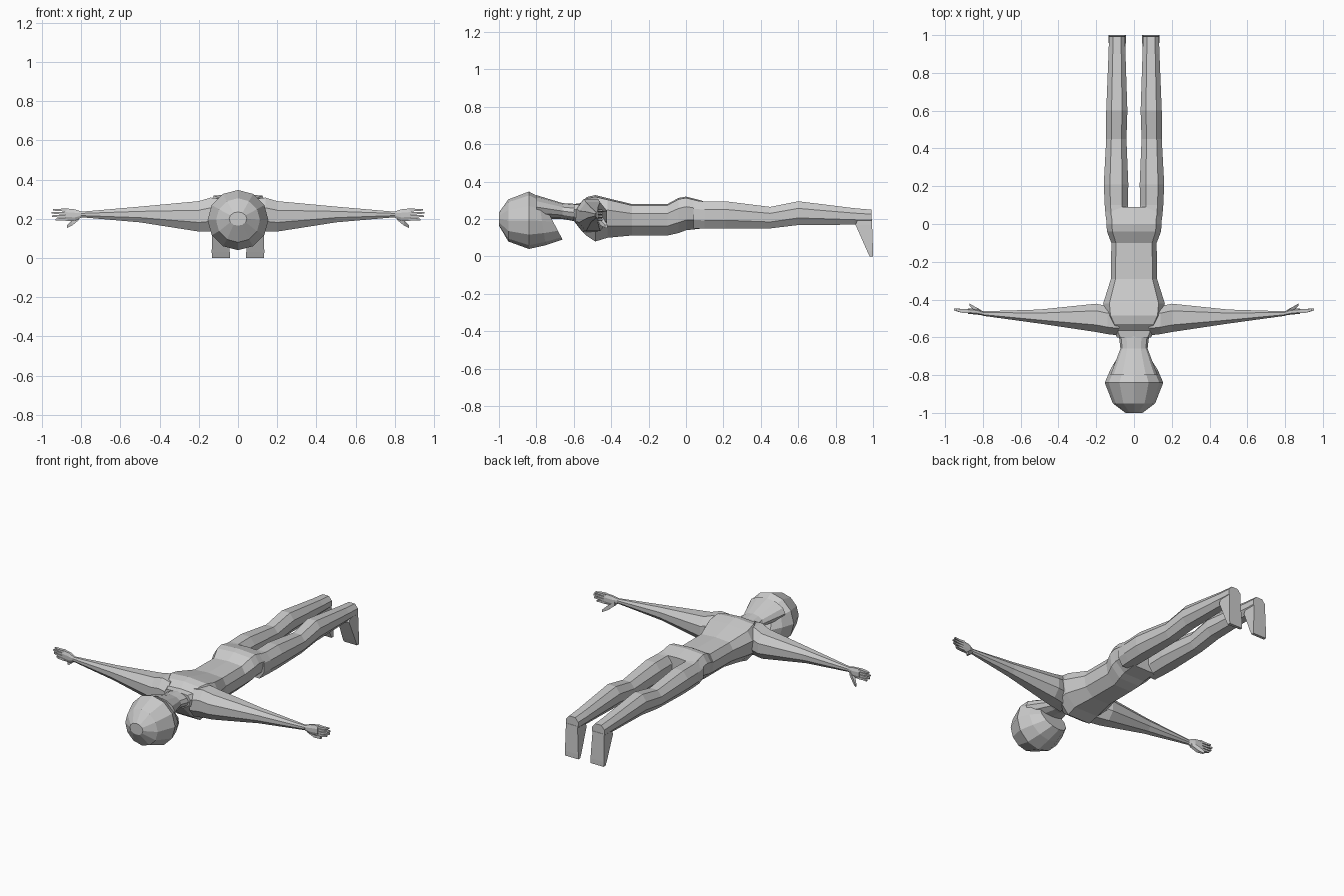
import bpy, bmesh, math


def gon(n):
    return [(math.cos(2 * math.pi * i / n), math.sin(2 * math.pi * i / n)) for i in range(n)]


ROUND = gon(12)
OCT = [(1, .4), (.5, 1), (-.5, 1), (-1, .4), (-1, -.4), (-.5, -1), (.5, -1), (1, -.4)]
BOX = [(1, 1), (-1, 1), (-1, -1), (1, -1)]
TRUNK = [(1, .4), (.8, .92), (0, 1), (-.8, .92), (-1, .4),
         (-.92, -.4), (-.5, -1), (.5, -1), (.92, -.4)]


def loft(name, axis, section, rings, mirror=False):
    """Skin rings (t, a0, a1, b0, b1[, tilt]) along an axis."""
    bm = bmesh.new()
    loops = []
    for t, a0, a1, b0, b1, *tilt in rings:
        loop = []
        for u, v in section:
            a = (a0 + a1) / 2 + u * (a1 - a0) / 2
            b = (b0 + b1) / 2 + v * (b1 - b0) / 2
            p = t + (tilt[0] * v if tilt else 0)
            co = {'x': (p, a, b), 'y': (a, p, b), 'z': (a, b, p)}[axis]
            loop.append(bm.verts.new(co))
        loops.append(loop)
    n = len(section)
    for r, s in zip(loops, loops[1:]):
        for i in range(n):
            j = (i + 1) % n
            bm.faces.new((r[i], r[j], s[j], s[i]))
    bm.faces.new(loops[0])
    bm.faces.new(loops[-1])
    bmesh.ops.recalc_face_normals(bm, faces=bm.faces)
    mesh = bpy.data.meshes.new(name)
    bm.to_mesh(mesh)
    bm.free()
    ob = bpy.data.objects.new(name, mesh)
    bpy.context.collection.objects.link(ob)
    if mirror:
        # local origin sits on x = 0, so the other side is a plain mirror
        ob.modifiers.new("mirror", 'MIRROR')
    return ob


def sym(t, w, b0, b1, tilt=0):
    return (t, -w, w, b0, b1, tilt)


# Head, face down, with the jaw cut back towards the neck
loft("head", 'y', ROUND, [
    sym(-1.0, .045, .165, .235), sym(-.95, .112, .08, .305),
    sym(-.84, .155, .04, .347), sym(-.77, .125, .06, .32, -.02),
    sym(-.71, .085, .09, .28, -.05)])
loft("neck", 'y', ROUND, [
    sym(-.80, .125, .20, .328), sym(-.66, .072, .20, .285), sym(-.575, .082, .185, .28)])

# Trunk from collar to hips
loft("torso", 'y', TRUNK, [
    sym(-.6, .09, .19, .28), sym(-.565, .11, .145, .285), sym(-.53, .13, .11, .318),
    sym(-.485, .155, .08, .328), sym(-.42, .163, .10, .312), sym(-.29, .122, .112, .28),
    sym(-.1, .12, .112, .28), sym(-.04, .143, .125, .313), sym(0, .146, .14, .32),
    sym(.09, .15, .15, .297)])

# Legs and toes-down feet
loft("leg", 'y', OCT, [
    (.04, .03, .15, .15, .30), (.1, .033, .155, .15, .293), (.21, .03, .16, .15, .295),
    (.45, .04, .147, .15, .265), (.6, .035, .147, .168, .295),
    (.9, .045, .135, .17, .258), (.992, .048, .132, .17, .25)], True)
loft("foot", 'z', BOX, [
    (.0, .042, .133, .982, 1.0), (.03, .042, .134, .968, 1.0),
    (.17, .05, .132, .906, .995), (.20, .052, .130, .92, .994)], True)

# Outstretched arms
loft("arm", 'x', OCT, [
    (.08, -.59, -.44, .13, .30), (.14, -.583, -.435, .135, .308),
    (.2, -.572, -.422, .135, .29), (.5, -.527, -.453, .182, .262),
    (.8, -.486, -.462, .208, .236)], True)

# Hands with thumb and four fingers
loft("palm", 'x', OCT, [
    (.795, -.485, -.463, .208, .236), (.83, -.48, -.45, .19, .248),
    (.88, -.475, -.447, .19, .253)], True)
loft("thumb", 'x', BOX, [
    (.81, -.475, -.455, .195, .22), (.845, -.458, -.436, .166, .195),
    (.872, -.432, -.42, .153, .168)], True)
for i, (root, tip, length) in enumerate([
        (.245, .246, .942), (.229, .231, .952), (.213, .214, .948), (.198, .196, .93)]):
    loft(f"finger_{i + 1}", 'x', BOX, [
        (.87, -.472, -.45, root - .0075, root + .0075),
        (.91, -.47, -.451, root - .006, root + .006),
        (length, -.459, -.447, tip - .004, tip + .004)], True)
